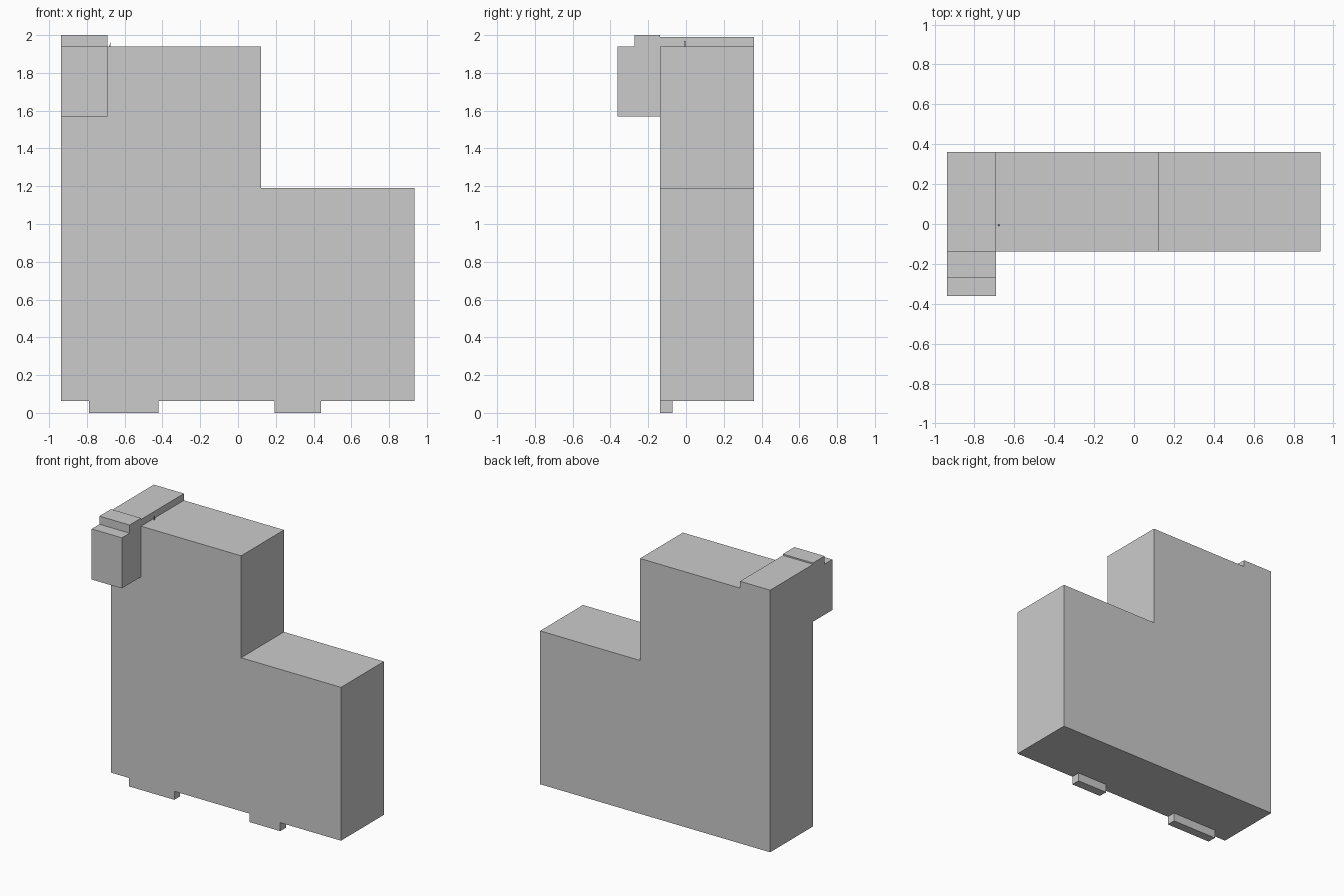
import bpy, bmesh

if "Cube" in bpy.data.objects:
    bpy.data.objects.remove(bpy.data.objects["Cube"])


def extrude_profile(name, pts, axis, lo, hi):
    """Prism from a 2D profile: axis 'y' takes (x, z) points, axis 'x' takes (y, z)."""
    place = (lambda p, d: (p[0], d, p[1])) if axis == 'y' else (lambda p, d: (d, p[0], p[1]))
    bm = bmesh.new()
    face = bm.faces.new([bm.verts.new(place(p, lo)) for p in pts])
    ext = bmesh.ops.extrude_face_region(bm, geom=[face])
    moved = [v for v in ext['geom'] if isinstance(v, bmesh.types.BMVert)]
    offset = (0, hi - lo, 0) if axis == 'y' else (hi - lo, 0, 0)
    bmesh.ops.translate(bm, verts=moved, vec=offset)
    bmesh.ops.recalc_face_normals(bm, faces=bm.faces)
    mesh = bpy.data.meshes.new(name)
    bm.to_mesh(mesh)
    bm.free()
    obj = bpy.data.objects.new(name, mesh)
    bpy.context.collection.objects.link(obj)
    return obj


LEFT, RIGHT = -0.937, 0.935
FRONT, BACK = -0.138, 0.36

# Stepped main body
extrude_profile("main_body", [(LEFT, 0.062), (RIGHT, 0.062), (RIGHT, 1.19), (0.122, 1.19),
                              (0.122, 1.94), (LEFT, 1.94)], 'y', FRONT, BACK)

# Corner block hanging off the front, with a raised step, running back as a roof cap
extrude_profile("corner_block", [(-0.362, 1.568), (FRONT, 1.568), (FRONT, 1.94), (BACK, 1.94),
                                 (BACK, 1.99), (FRONT, 1.99), (FRONT, 2.0), (-0.272, 2.0),
                                 (-0.272, 1.94), (-0.362, 1.94)], 'x', LEFT, -0.692)

# Shallow feet along the front edge
for name, x0, x1 in (("left_foot", -0.79, -0.422), ("right_foot", 0.192, 0.44)):
    extrude_profile(name, [(x0, 0), (x1, 0), (x1, 0.062), (x0, 0.062)], 'y', FRONT, -0.072)

# Tiny roof pin beside the cap
extrude_profile("roof_pin", [(-0.682, 1.94), (-0.674, 1.94), (-0.674, 1.97)], 'y', -0.01, -0.002)
